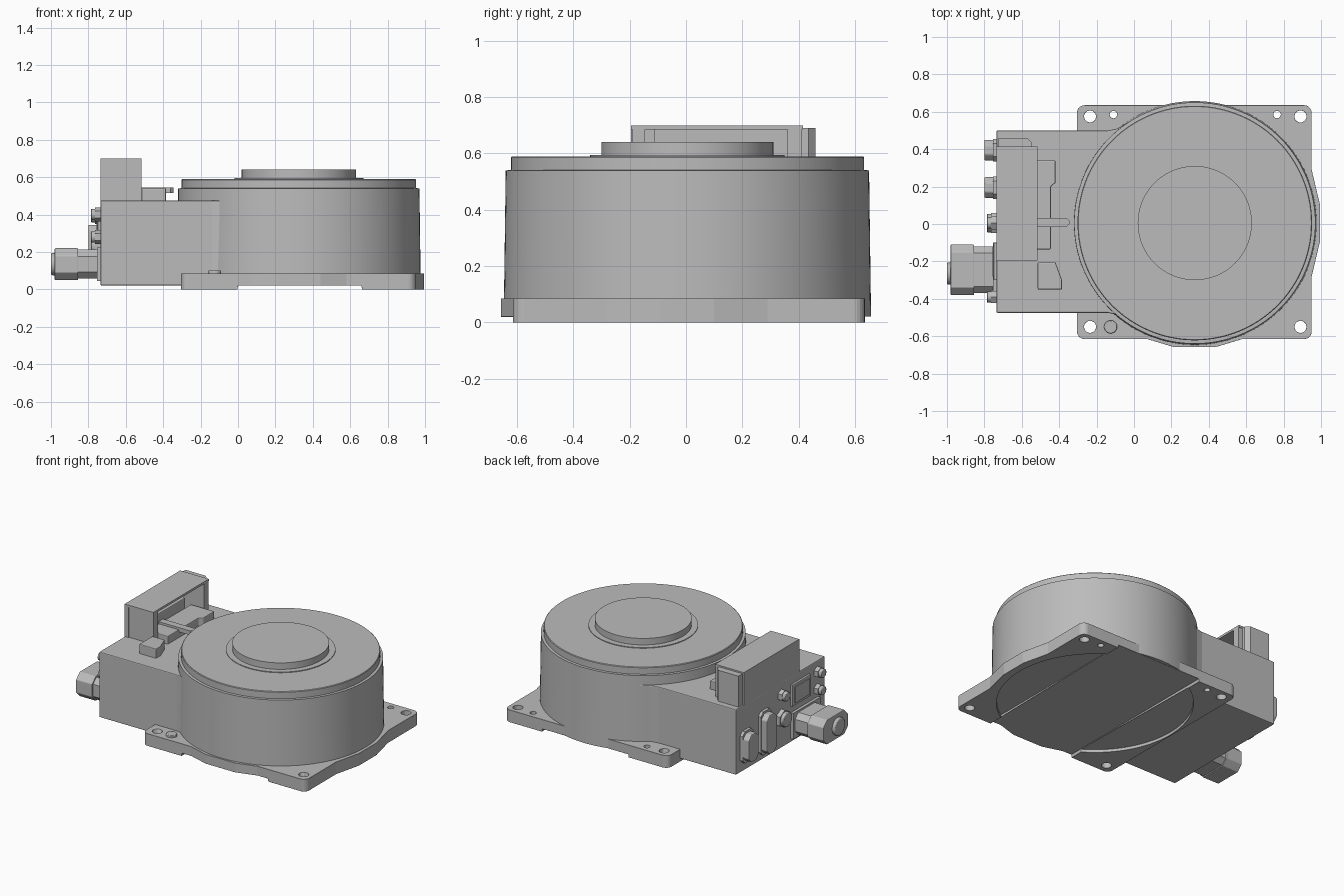
import bpy, bmesh, math
from mathutils import Vector

cube = bpy.data.objects.get("Cube")
if cube:
    bpy.data.objects.remove(cube, do_unlink=True)

grey = bpy.data.materials.new("machined_grey")
grey.use_nodes = True
GREY = (0.5, 0.5, 0.5, 1)
grey.diffuse_color = GREY
grey.node_tree.nodes["Principled BSDF"].inputs["Base Color"].default_value = GREY

CX, CY = 0.325, 0.005      # drum axis
FACE = -0.735              # connector face of the housing


def activate(ob):
    bpy.ops.object.select_all(action='DESELECT')
    ob.select_set(True)
    bpy.context.view_layer.objects.active = ob


def finish(name, bm, bevel=0, smooth=False):
    bmesh.ops.recalc_face_normals(bm, faces=bm.faces)
    me = bpy.data.meshes.new(name)
    bm.to_mesh(me)
    bm.free()
    me.materials.append(grey)
    ob = bpy.data.objects.new(name, me)
    bpy.context.collection.objects.link(ob)
    if bevel:
        mod = ob.modifiers.new("edge", 'BEVEL')
        mod.width, mod.segments, mod.limit_method = bevel, 2, 'ANGLE'
    if smooth:
        activate(ob)
        bpy.ops.object.shade_smooth_by_angle(angle=math.radians(30))
    return ob


def prism(name, pts, lo, hi, axis='z', bevel=0, smooth=False):
    """Extrude an outline: (x, y) along z, (y, z) along x or (x, z) along y."""
    place = {'z': lambda a, b, h: (a, b, h),
             'x': lambda a, b, h: (h, a, b),
             'y': lambda a, b, h: (a, h, b)}[axis]
    bm = bmesh.new()
    low = bm.faces.new([bm.verts.new(place(a, b, lo)) for a, b in pts])
    top = bmesh.ops.extrude_face_region(bm, geom=[low])["geom"]
    bmesh.ops.translate(bm, vec=Vector(place(0, 0, hi - lo)),
                        verts=[v for v in top if isinstance(v, bmesh.types.BMVert)])
    return finish(name, bm, bevel, smooth)


def box(name, x, y, z, bevel=0):
    return prism(name, [(x[0], y[0]), (x[1], y[0]), (x[1], y[1]), (x[0], y[1])],
                 z[0], z[1], 'z', bevel)


def ring(a, b, r, n, turn=0):
    return [(a + r * math.cos(2 * math.pi * (i + turn) / n),
             b + r * math.sin(2 * math.pi * (i + turn) / n)) for i in range(n)]


def disc(name, a, b, r, lo, hi, axis='z', n=32, bevel=0):
    return prism(name, ring(a, b, r, n, 0.5), lo, hi, axis, bevel, n > 12)


def clipped(y, z, w, h, c):
    """Rectangle outline with clipped corners."""
    return [(y - w + c, z - h), (y + w - c, z - h), (y + w, z - h + c), (y + w, z + h - c),
            (y + w - c, z + h), (y - w + c, z + h), (y - w, z + h - c), (y - w, z - h + c)]


def cut(target, cutter):
    cutter.hide_render = True
    mod = target.modifiers.new("cut", 'BOOLEAN')
    mod.operation, mod.object, mod.solver = 'DIFFERENCE', cutter, 'EXACT'
    activate(target)
    bpy.ops.object.modifier_apply(modifier=mod.name)
    bpy.data.objects.remove(cutter, do_unlink=True)


# Drum, cap, raised ring and hub as one turned profile
profile = [(0, 0.021), (0.652, 0.021), (0.645, 0.54), (0.627, 0.541), (0.627, 0.586),
           (0.623, 0.59), (0.345, 0.59), (0.345, 0.595), (0.305, 0.595),
           (0.305, 0.64), (0, 0.64)]
bm = bmesh.new()
verts = [bm.verts.new((CX + r, CY, z)) for r, z in profile]
edges = [bm.edges.new(pair) for pair in zip(verts, verts[1:])]
bmesh.ops.spin(bm, geom=verts + edges, cent=(CX, CY, 0), axis=(0, 0, 1),
               angle=2 * math.pi, steps=128, use_merge=True)
bmesh.ops.remove_doubles(bm, verts=bm.verts, dist=0.0005)
finish("drum", bm, smooth=True)

# Base plate with rounded corners and bulges on the front and one side
plate_outline = []
L, R, F, B, rad = -0.305, 0.95, -0.615, 0.635, 0.04
corners = [(L + rad, F + rad, 180), (R - rad, F + rad, 270),
           (R - rad, B - rad, 0), (L + rad, B - rad, 90)]
bulges = [[(0.07, F), (0.21, -0.657), (0.44, -0.657), (0.58, F)],
          [(R, -0.28), (0.995, -0.09), (0.995, 0.1), (R, 0.29)], [], []]
for (x, y, start), bulge in zip(corners, bulges):
    for i in range(6):
        a = math.radians(start + 18 * i)
        plate_outline.append((x + rad * math.cos(a), y + rad * math.sin(a)))
    plate_outline += bulge
plate = prism("base_plate", plate_outline, 0, 0.085)
cut(plate, disc("recess_cutter", CX, CY, 0.62, -0.1, 0.02, n=96))
cut(plate, prism("channel_cutter", [(-0.02, -0.1), (0.68, -0.1), (0.66, 0.02), (0, 0.02)],
                 -1, 1, 'y'))
holes = [(x, y, 0.032) for x in (-0.235, 0.89) for y in (-0.55, 0.575)]
holes += [(-0.11, 0.585, 0.02), (0.765, 0.585, 0.02)]
for x, y, r in holes:
    cut(plate, disc("hole_cutter", x, y, r, -0.1, 0.2, n=24))
mod = plate.modifiers.new("edge", 'BEVEL')
mod.width, mod.segments, mod.limit_method = 0.006, 1, 'ANGLE'
mod.angle_limit = math.radians(50)
disc("locating_boss", -0.125, -0.55, 0.035, 0.08, 0.1, bevel=0.004)

# Rear housing, flaring into the drum
prism("housing", [(FACE, -0.475), (-0.14, -0.475), (-0.09, -0.485), (-0.04, -0.52), (0.06, -0.58),
                  (0.3, -0.5), (0.3, 0.5), (0.06, 0.59), (-0.04, 0.54), (-0.09, 0.51),
                  (-0.14, 0.5), (FACE, 0.5)], 0.0205, 0.475, bevel=0.006)

# Hood on the housing, open towards the drum
box("hood_back_wall", (FACE, -0.705), (-0.195, 0.415), (0.47, 0.7))
box("hood_roof", (FACE, -0.515), (-0.195, 0.415), (0.685, 0.7))
box("hood_front_wall", (FACE, -0.515), (-0.19, -0.145), (0.47, 0.69))
box("hood_rear_wall", (FACE, -0.515), (0.36, 0.412), (0.47, 0.69))
prism("hood_end_cap", [(-0.725, 0.4), (-0.545, 0.4), (-0.545, 0.435), (-0.57, 0.46),
                       (-0.725, 0.46)], 0.47, 0.69)
box("hood_inner_rib", (-0.71, -0.6), (-0.15, -0.11), (0.47, 0.69))
box("hood_inner_block", (-0.71, -0.6), (-0.05, 0.28), (0.47, 0.6), 0.006)

# Latch parts beside the hood
prism("latch_block", [(-0.6, -0.135), (-0.445, -0.135), (-0.445, 0.2), (-0.42, 0.22),
                      (-0.42, 0.34), (-0.6, 0.34)], 0.47, 0.53, bevel=0.005)
prism("latch_lever", [(-0.6, -0.015), (-0.36, -0.015), (-0.345, 0), (-0.345, 0.018),
                      (-0.36, 0.033), (-0.6, 0.033)], 0.515, 0.545)
prism("latch_stop", [(-0.515, -0.35), (-0.385, -0.35), (-0.385, -0.3), (-0.42, -0.205),
                     (-0.515, -0.205)], 0.47, 0.54, bevel=0.005)

# Tall sockets on the connector face
for side, y, z, h in (("outer", 0.395, 0.19, 0.11), ("inner", 0.195, 0.21, 0.15)):
    prism(side + "_socket_flange", clipped(y, z, 0.06, h, 0.025), FACE - 0.02, FACE + 0.01, 'x')
    prism(side + "_socket", clipped(y, z, 0.055, h - 0.015, 0.03), -0.8, FACE, 'x', 0.006)

# Round fittings with hexagonal collars
for i, (y, z, r) in enumerate([(0.005, 0.39, 0.04), (0.005, 0.23, 0.062),
                               (-0.39, 0.4, 0.038), (-0.39, 0.28, 0.038)]):
    disc(f"fitting_collar_{i + 1}", y, z, r, -0.765, FACE + 0.01, 'x', 6)
    disc(f"fitting_tip_{i + 1}", y, z, r * 0.8, -0.787, -0.76, 'x', 24, 0.005)

# Cover plate with a raised frame
box("cover_plate", (-0.75, FACE + 0.01), (-0.3, -0.1), (0.27, 0.42), 0.004)
box("cover_panel", (-0.757, -0.74), (-0.28, -0.12), (0.29, 0.4))

# Large power plug
box("plug_mount", (-0.755, FACE + 0.01), (-0.4, -0.1), (0.045, 0.225))
prism("plug_neck", clipped(-0.245, 0.135, 0.125, 0.077, 0.035), -0.87, -0.74, 'x')
prism("plug_body", clipped(-0.245, 0.135, 0.135, 0.085, 0.04), -0.98, -0.855, 'x', 0.004)
disc("plug_knob", -0.265, 0.135, 0.06, -1.0, -0.97, 'x', 32, 0.008)
